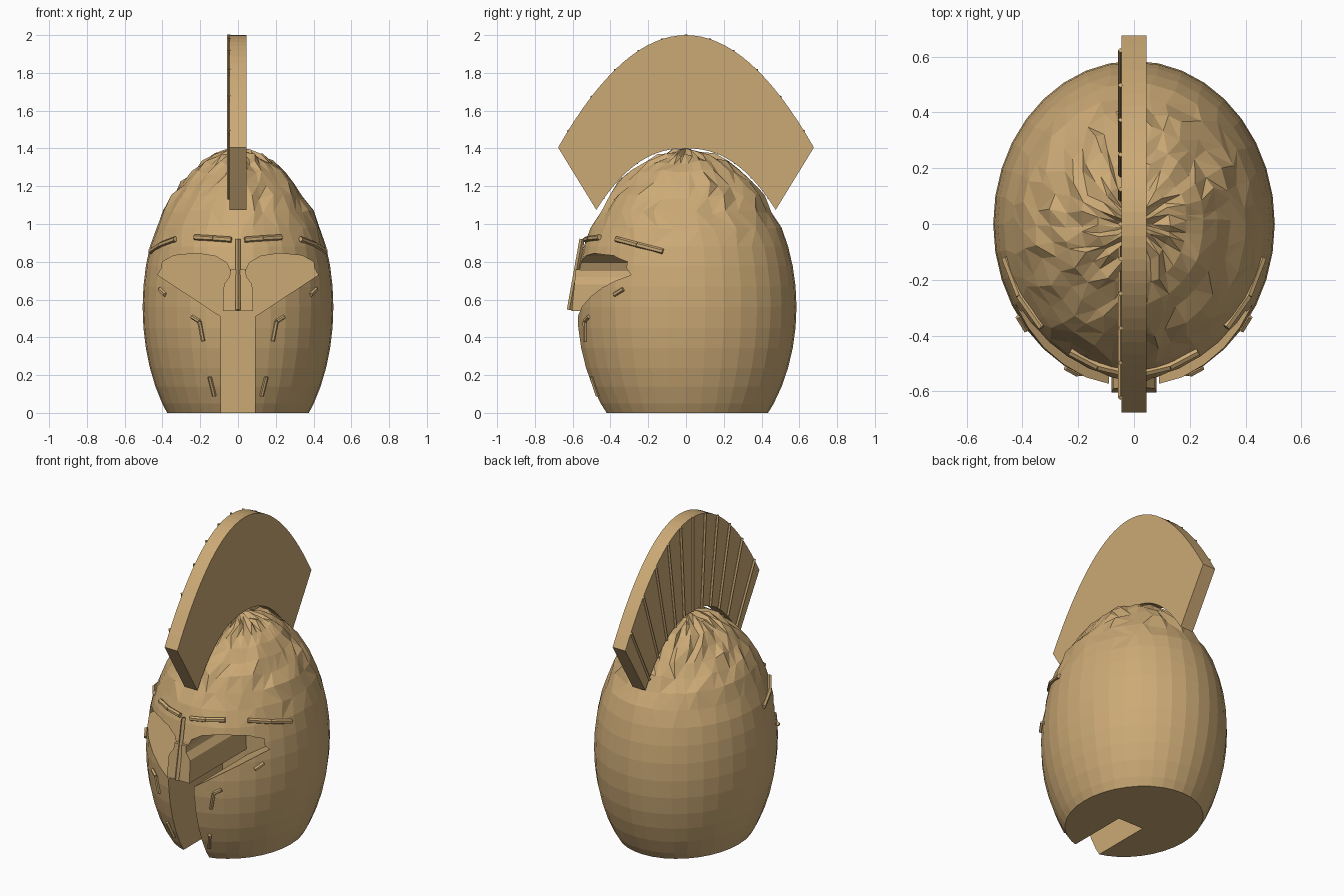
import bpy, bmesh, math, random
from mathutils import Vector, Matrix

random.seed(4)
if "Cube" in bpy.data.objects:
    bpy.data.objects.remove(bpy.data.objects["Cube"], do_unlink=True)

bronze = bpy.data.materials.new("bronze_tan")
bronze.use_nodes = True
bronze.diffuse_color = (0.6, 0.4, 0.18, 1)
bronze.node_tree.nodes["Principled BSDF"].inputs["Base Color"].default_value = (0.6, 0.4, 0.18, 1)

CENTRE = Vector((0, 0, 0.56))
RX, RY, RZ = 0.505, 0.585, 0.84


def finish(name, bm):
    mesh = bpy.data.meshes.new(name)
    bmesh.ops.recalc_face_normals(bm, faces=bm.faces)
    bm.to_mesh(mesh)
    bm.free()
    mesh.materials.append(bronze)
    obj = bpy.data.objects.new(name, mesh)
    bpy.context.collection.objects.link(obj)
    return obj


def prism(name, outline, place, depth):
    """Extrude a closed 2D outline, mapped to 3D by place, along depth."""
    bm = bmesh.new()
    face = bm.faces.new([bm.verts.new(place(*p)) for p in outline])
    grown = bmesh.ops.extrude_face_region(bm, geom=[face])
    moved = [g for g in grown["geom"] if isinstance(g, bmesh.types.BMVert)]
    bmesh.ops.translate(bm, verts=moved, vec=depth)
    return finish(name, bm)


def mirrored(half):
    return half + [(-x, z) for x, z in reversed(half)]


def add_bar(bm, p, q, radius, sides=6):
    p, q = Vector(p), Vector(q)
    turn = (q - p).to_track_quat("Z", "Y").to_matrix().to_4x4()
    bmesh.ops.create_cone(bm, cap_ends=True, segments=sides, radius1=radius, radius2=radius,
                          depth=(q - p).length, matrix=Matrix.Translation((p + q) / 2) @ turn)


def on_front(x, z, lift=0.005):
    """Point on the front of the egg-shaped shell."""
    s = max(0, 1 - (x / RX) ** 2 - ((z - CENTRE.z) / RZ) ** 2)
    return Vector((x, -RY * math.sqrt(s) - lift, z))


# Helmet shell: hammered outer egg with a smooth inner egg
bm = bmesh.new()
outer = bmesh.ops.create_uvsphere(bm, u_segments=36, v_segments=24, radius=1)["verts"]
crown = [f for f in bm.faces if f.calc_center_median().z > 0.42]
bmesh.ops.triangulate(bm, faces=crown)
for v in outer:
    if v.co.z > 0.46:
        rough = min(1, (v.co.z - 0.4) * 4)
        v.co = Matrix.Rotation(random.uniform(-0.06, 0.06), 3, "Z") @ v.co
        v.co *= 1 - random.uniform(-0.005, 0.04) * rough
inner = bmesh.ops.create_uvsphere(bm, u_segments=36, v_segments=24, radius=0.94)["verts"]
for v in bm.verts:
    v.co = Vector((v.co.x * RX, v.co.y * RY, v.co.z * RZ)) + CENTRE
shell = finish("helmet_shell", bm)

# Cutters: T-shaped face opening and flat neck opening
half_opening = [(0.09, -0.2), (0.09, 0.51), (0.425, 0.73), (0.405, 0.765), (0.40, 0.80),
                (0.34, 0.833), (0.22, 0.845), (0.12, 0.83), (0.06, 0.795), (0.04, 0.75),
                (0.045, 0.72), (0.075, 0.68), (0.08, 0.54)]
face_cut = prism("face_cutter", mirrored(half_opening), lambda x, z: (x, -1, z), (0, 0.97, 0))
neck_cut = prism("neck_cutter", [(-1, -1), (1, -1), (1, 1), (-1, 1)],
                 lambda x, y: (x, y, -1), (0, 0, 1))
bpy.context.view_layer.objects.active = shell
for cutter in (face_cut, neck_cut):
    cutter.hide_render = True
    mod = shell.modifiers.new("cut", "BOOLEAN")
    mod.operation = "DIFFERENCE"
    mod.solver = "EXACT"
    mod.object = cutter
    bpy.ops.object.modifier_apply(modifier=mod.name)
    bpy.data.objects.remove(cutter, do_unlink=True)

# Nasal guard with its raised ridge
half_nasal = [(0.08, 0.54), (0.075, 0.68), (0.045, 0.72), (0.04, 0.76)]
prism("nasal_guard", mirrored(half_nasal), lambda x, z: (x, -0.605 + 0.1 * (z - 0.54), z),
      (0, 0.05, 0))
bm = bmesh.new()
add_bar(bm, (0, -0.617, 0.545), (0, -0.55, 0.92), 0.014, 4)
finish("nasal_ridge", bm)

# Brow bars and cheek marks, the same on both sides: path and thickness
strips = {
    "inner_brow": ([(0.035, 0.917), (0.13, 0.924), (0.23, 0.93)], 0.015),
    "outer_brow": ([(0.33, 0.92), (0.41, 0.89), (0.462, 0.855)], 0.015),
    "temple_mark": ([(0.415, 0.655), (0.385, 0.625)], 0.012),
    "cheek_hook": ([(0.245, 0.51), (0.205, 0.485), (0.185, 0.38)], 0.011),
    "jaw_mark": ([(0.15, 0.19), (0.125, 0.09)], 0.011),
}
for name, (path, radius) in strips.items():
    for side, label in ((1, "left"), (-1, "right")):
        bm = bmesh.new()
        points = [on_front(side * x, z) for x, z in path]
        for p, q in zip(points, points[1:]):
            add_bar(bm, p, q, radius)
        finish(f"{label}_{name}", bm)


# Crest fan: both edges are arches over the crown
def crest_top(u):
    return (0.677 * u, 2 - 0.595 * u * u)


def crest_bottom(u):
    return (0.475 * u, 1.4 - 0.325 * abs(u) ** 2.3)


steps = [i / 16 for i in range(-16, 17)]
outline = [crest_top(u) for u in steps] + [crest_bottom(u) for u in reversed(steps)]
prism("crest", outline, lambda y, z: (-0.045, y, z), (0.09, 0, 0))

# Thin ribs fanned over the right face of the crest
bm = bmesh.new()
for i in range(11):
    u = -0.92 + 1.84 * i / 10
    (y0, z0), (y1, z1) = crest_bottom(u), crest_top(u)
    add_bar(bm, (-0.049, y0, z0), (-0.049, y1, z1 + 0.002), 0.009, 4)
finish("crest_ribs", bm)
